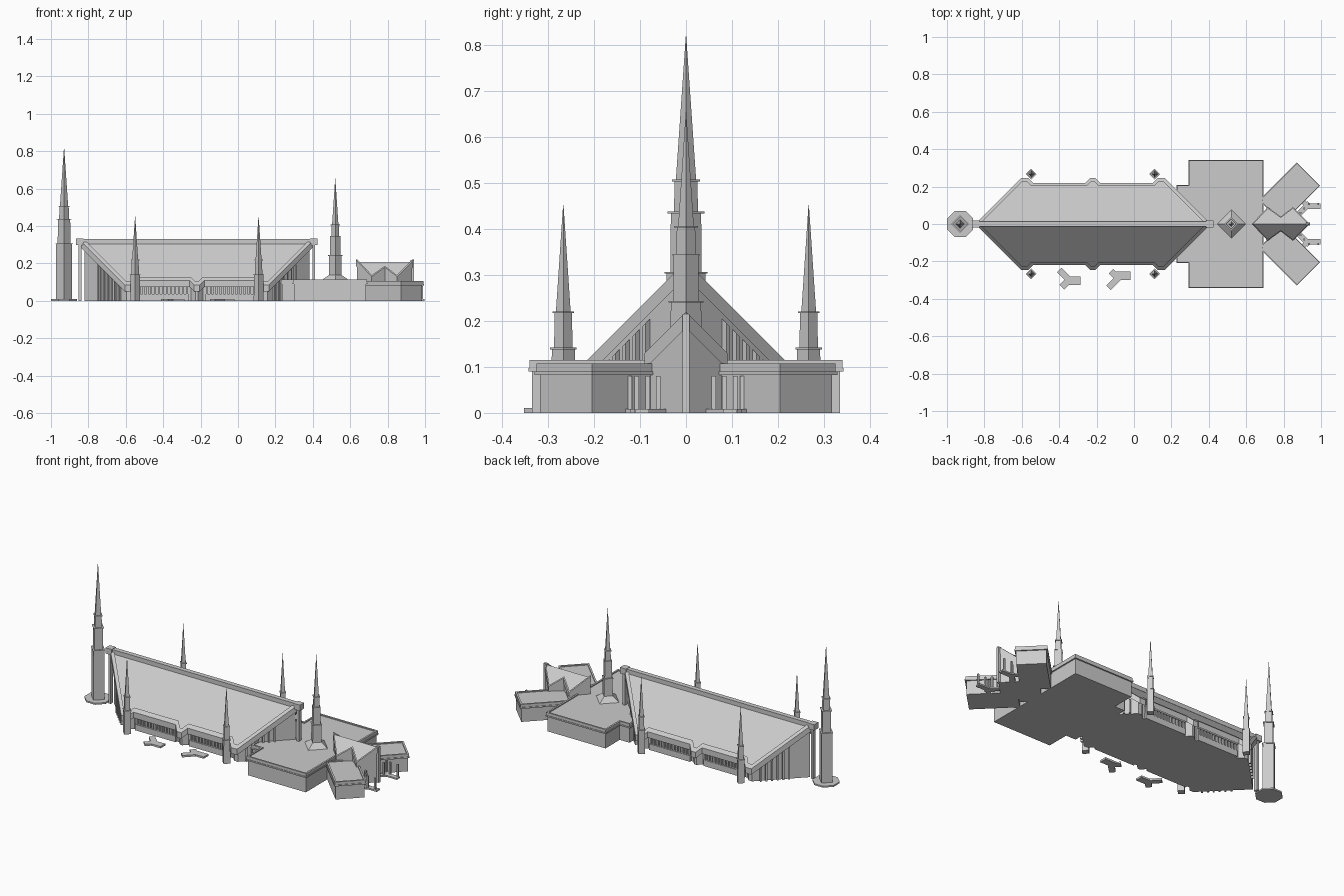
import bpy, bmesh, math
from mathutils import Vector, Matrix

cube = bpy.data.objects.get("Cube")
if cube:
    bpy.data.objects.remove(cube, do_unlink=True)

stone = bpy.data.materials.new("pale stone grey")
stone.use_nodes = True
stone.diffuse_color = (0.6, 0.6, 0.6, 1)
stone.node_tree.nodes["Principled BSDF"].inputs["Base Color"].default_value = (0.6, 0.6, 0.6, 1)


def finish(name, bm):
    bmesh.ops.recalc_face_normals(bm, faces=bm.faces)
    mesh = bpy.data.meshes.new(name)
    bm.to_mesh(mesh)
    bm.free()
    mesh.materials.append(stone)
    bpy.context.collection.objects.link(bpy.data.objects.new(name, mesh))


def solid(name, polys, top, bottom=0.0):
    """Upright prisms; top and bottom are heights or functions of y."""
    bm = bmesh.new()
    up = top if callable(top) else lambda y: top
    low = bottom if callable(bottom) else lambda y: bottom
    for pts in polys:
        a = [bm.verts.new((x, y, low(y))) for x, y in pts]
        b = [bm.verts.new((x, y, up(y))) for x, y in pts]
        bm.faces.new(a)
        bm.faces.new(b)
        for i in range(len(pts)):
            j = (i + 1) % len(pts)
            bm.faces.new((a[i], a[j], b[j], b[i]))
    finish(name, bm)


def rect(x0, x1, y0, y1):
    return [(x0, y0), (x1, y0), (x1, y1), (x0, y1)]


def turned(cx, cy, length, width, angle):
    """Rectangle centred on a point and turned in plan."""
    c, s = math.cos(math.radians(angle)), math.sin(math.radians(angle))
    return [(cx + c * x - s * y, cy + s * x + c * y)
            for x, y in rect(-length / 2, length / 2, -width / 2, width / 2)]


def flip(pts):
    return [(x, -y) for x, y in pts]


def both(polys):
    return polys + [flip(p) for p in polys]


def full(half):
    return half + flip(half[-2:0:-1])


def inset(pts, d):
    """Mitred inset of a counter-clockwise outline."""
    out = []
    for i, p in enumerate(pts):
        p, a, b = Vector(p), Vector(pts[i - 1]), Vector(pts[(i + 1) % len(pts)])
        e, f = (p - a).normalized(), (b - p).normalized()
        n, m = Vector((-e.y, e.x)), Vector((-f.y, f.x))
        out.append(tuple(p + (n + m) * d / (1 + n.dot(m))))
    return out


def upper(pts):
    return [(x, max(y, 0)) for x, y in pts if y > -1e-5]


def strips(outer, inner, closed):
    n = len(outer)
    return [[outer[i], outer[(i + 1) % n], inner[(i + 1) % n], inner[i]]
            for i in range(n if closed else n - 1)]


def gabled(name, half, h, rim, wall_in):
    """Walls, 45 degree roof and raised edge over a symmetrical plan."""
    plan = full(half)
    drop = lambda d: lambda y: h - d - abs(y)
    solid(name + "_walls", both([upper(inset(plan, wall_in))]), drop(0.025))
    solid(name + "_roof", both([upper(inset(plan, 0.002))]), drop(0.012), drop(0.035))
    edge = strips(upper(plan), upper(inset(plan, rim)), False)
    solid(name + "_roof_edge", both(edge), drop(0), drop(0.035))


def flat_block(name, plan, h):
    """Flat-roofed block with ledge and parapet."""
    solid(name + "_walls", [inset(plan, 0.005)], h - 0.025)
    solid(name + "_ledge", [inset(plan, -0.003)], h - 0.017, h - 0.025)
    solid(name + "_flat_roof", [inset(plan, 0.003)], h - 0.006, h - 0.017)
    solid(name + "_parapet", strips(plan, inset(plan, 0.01), True), h, h - 0.017)


def tower(name, x, y, tiers, sides=4, spin=0):
    """Stack of tapered tiers: bottom z, top z, bottom radius, top radius."""
    bm = bmesh.new()
    for z0, z1, r0, r1 in tiers:
        place = Matrix.Translation((x, y, (z0 + z1) / 2)) @ Matrix.Rotation(spin, 4, "Z")
        bmesh.ops.create_cone(bm, cap_ends=True, segments=sides, radius1=r0,
                              radius2=r1, depth=z1 - z0, matrix=place)
    finish(name, bm)


# Main hall: plan is symmetrical about MID
MID = -0.22
quarter = [(0.63, 0), (0.385, 0.245), (0.345, 0.245), (0.32, 0.22), (0.04, 0.22), (0.015, 0.245)]
half = [(MID + u, y) for u, y in quarter] + [(MID - u, y) for u, y in reversed(quarter)]
gabled("hall", half, 0.33, 0.018, 0.02)
solid("hall_ridge_cap", [rect(MID - 0.63, MID + 0.63, -0.014, 0.014)], 0.331, 0.305)
ends = [MID - 0.625, MID + 0.625]
solid("hall_end_caps", [rect(x - 0.02, x + 0.02, -0.02, 0.02) for x in ends], 0.333, 0.298)
solid("hall_end_posts", [rect(x - 0.008, x + 0.008, -0.012, 0.012) for x in ends], 0.3)

# Window bays along the long sides
bays, columns = [], []
for side in (-1, 1):
    a, b = sorted((MID + side * 0.045, MID + side * 0.315))
    bays.append(rect(a, b, 0.19, 0.213))
    for i in range(13):
        x = a + 0.008 + (b - a - 0.016) * i / 12
        columns.append(rect(x - 0.005, x + 0.005, 0.19, 0.21))
solid("bay_sills", both(bays), 0.036)
solid("bay_lintels", both(bays), 0.1, 0.074)
solid("bay_columns", both(columns), 0.076, 0.034)

# Tall fins on the angled end walls
fins = []
for side in (-1, 1):
    for i in range(6):
        y = 0.085 + i * 0.022
        fins.append(turned(MID + side * (0.607 - y), y, 0.018, 0.010, 45 * side))
solid("end_wall_fins", both(fins), lambda y: 0.283 - abs(y))

# Corner spires
for end, x in (("left", 0.11), ("right", -0.55)):
    for face, y in (("front", -0.267), ("back", 0.267)):
        tower(face + "_" + end + "_spire", x, y, [
            (0, 0.138, 0.026, 0.025), (0.138, 0.142, 0.029, 0.029),
            (0.142, 0.217, 0.020, 0.019), (0.217, 0.221, 0.023, 0.023),
            (0.221, 0.452, 0.016, 0.0005)])

# Great tower on its octagonal plinth
tower("great_tower_plinth", -0.93, 0, [(0, 0.009, 0.0757, 0.0757)], 8, math.pi / 8)
tower("great_tower", -0.93, 0, [
    (0, 0.303, 0.043, 0.042), (0.303, 0.307, 0.047, 0.047),
    (0.307, 0.434, 0.034, 0.033), (0.434, 0.438, 0.040, 0.040),
    (0.438, 0.504, 0.026, 0.025), (0.504, 0.508, 0.031, 0.031),
    (0.508, 0.82, 0.022, 0.0005)])

# Annex with its central tower
annex = full([(0.69, 0), (0.69, 0.34), (0.295, 0.34), (0.295, 0.205), (0.23, 0.205), (0.23, 0)])
flat_block("annex", annex, 0.115)
tower("central_tower", 0.52, 0, [
    (0.105, 0.138, 0.082, 0.034), (0.138, 0.24, 0.034, 0.033),
    (0.24, 0.244, 0.038, 0.038), (0.244, 0.343, 0.028, 0.027),
    (0.343, 0.346, 0.029, 0.029), (0.346, 0.403, 0.021, 0.020),
    (0.403, 0.407, 0.026, 0.026), (0.407, 0.655, 0.017, 0.0005)])

# Diagonal wings
for name, s in (("left_wing", 1), ("right_wing", -1)):
    flat_block(name, turned(0.832, s * 0.166, 0.28, 0.17, s * 45), 0.107)

# Folded atrium and its corner post
gabled("atrium", [(0.94, 0), (0.85, 0.09), (0.785, 0.04), (0.715, 0.09), (0.63, 0)], 0.22, 0.006, 0.004)
solid("atrium_post", [rect(0.92, 0.94, -0.008, 0.008)], 0.215)

# Entrance porches: low bases, posts and lintels
solid("porch_bases", both([rect(0.925, 0.998, 0.08, 0.11), turned(0.91, 0.082, 0.08, 0.03, 45),
                           turned(0.912, 0.112, 0.06, 0.025, -45)]), 0.009)
posts = [(0.935, 0.107), (0.985, 0.107), (0.91, 0.083), (0.89, 0.06), (0.9, 0.122)]
solid("porch_posts", both([turned(x, y, 0.01, 0.01, 0) for x, y in posts]), 0.08)

# Low forked planters in front of the hall
solid("planter_right", [rect(-0.37, -0.287, -0.325, -0.28), turned(-0.375, -0.27, 0.07, 0.035, -45),
                        turned(-0.368, -0.32, 0.05, 0.035, 45)], 0.011)
solid("planter_left", [rect(-0.10, -0.018, -0.3, -0.255), turned(-0.108, -0.312, 0.08, 0.035, 45),
                       turned(-0.105, -0.27, 0.05, 0.035, -45)], 0.011)
